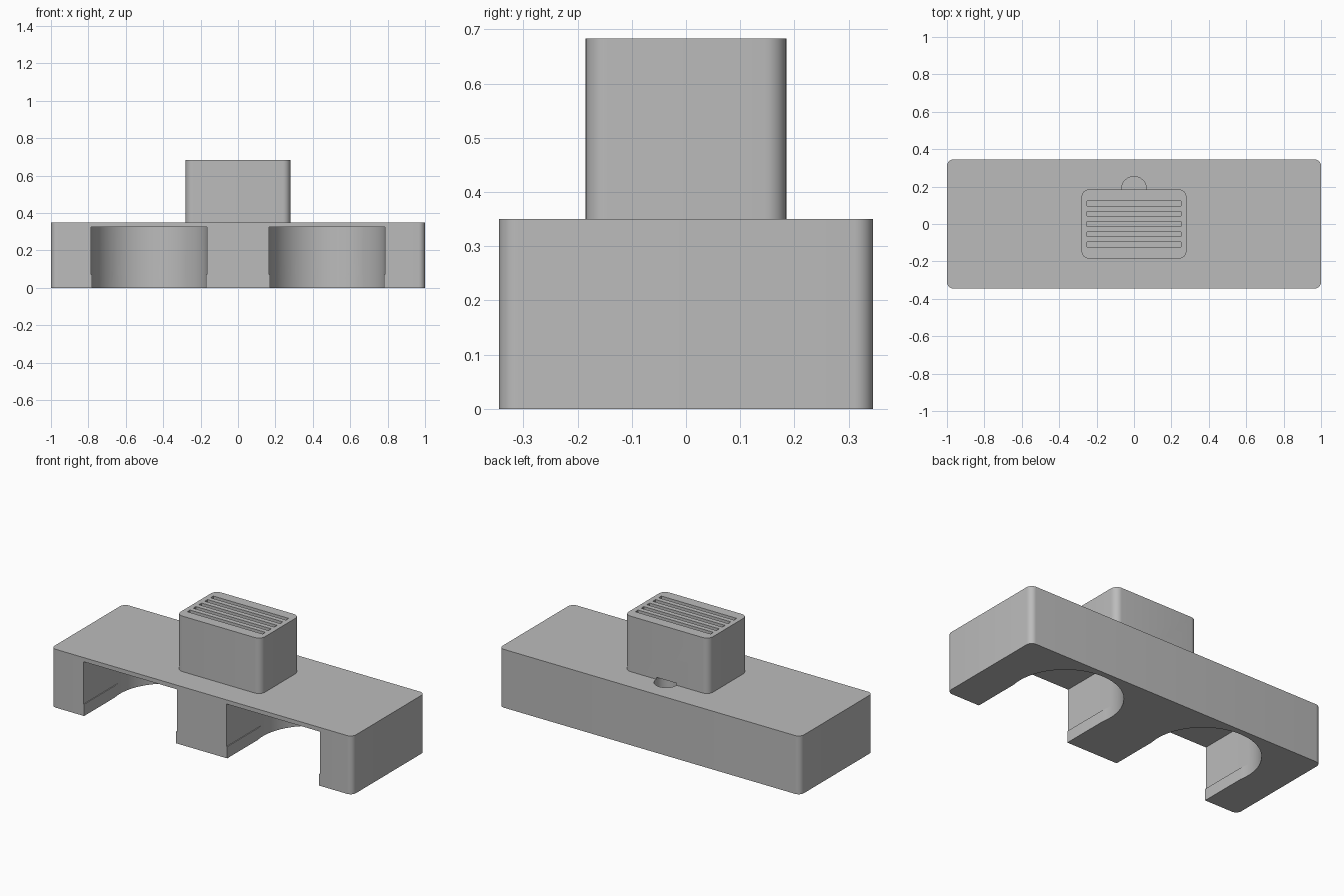
import bpy, bmesh
from math import sin, cos, pi, acos, radians

default = bpy.data.objects.get("Cube")
if default:
    bpy.data.objects.remove(default, do_unlink=True)

grey = bpy.data.materials.new("light grey plastic")
grey.use_nodes = True
colour = (0.5, 0.5, 0.5, 1)
grey.diffuse_color = colour
grey.node_tree.nodes["Principled BSDF"].inputs["Base Color"].default_value = colour


def arc(cx, cy, r, start, end, steps):
    """Points along an arc."""
    angles = [start + (end - start) * i / steps for i in range(steps + 1)]
    return [(cx + r * cos(a), cy + r * sin(a)) for a in angles]


def rounded_rect(hx, hy, r):
    """Outline of a rectangle with rounded corners."""
    points = []
    for i, (sx, sy) in enumerate([(1, 1), (-1, 1), (-1, -1), (1, -1)]):
        points += arc(sx * (hx - r), sy * (hy - r), r, i * pi / 2, (i + 1) * pi / 2, 8)
    return points


def prism(name, outline, z0, z1):
    """Extrude an outline between two heights."""
    bm = bmesh.new()
    face = bm.faces.new([bm.verts.new((x, y, z0)) for x, y in outline])
    top = bmesh.ops.extrude_face_region(bm, geom=[face])["geom"]
    verts = [v for v in top if isinstance(v, bmesh.types.BMVert)]
    bmesh.ops.translate(bm, verts=verts, vec=(0, 0, z1 - z0))
    bmesh.ops.recalc_face_normals(bm, faces=bm.faces)
    mesh = bpy.data.meshes.new(name)
    bm.to_mesh(mesh)
    bm.free()
    mesh.materials.append(grey)
    obj = bpy.data.objects.new(name, mesh)
    bpy.context.collection.objects.link(obj)
    return obj


def activate(obj):
    bpy.ops.object.select_all(action="DESELECT")
    obj.select_set(True)
    bpy.context.view_layer.objects.active = obj


def carve(obj, outline, z0, z1):
    """Cut a prism out of an object."""
    cutter = prism("cutter", outline, z0, z1)
    cutter.hide_render = True
    mod = obj.modifiers.new("carve", "BOOLEAN")
    mod.operation = "DIFFERENCE"
    mod.solver = "EXACT"
    mod.object = cutter
    activate(obj)
    bpy.ops.object.modifier_apply(modifier=mod.name)
    bpy.data.objects.remove(cutter, do_unlink=True)


def bay_outline(cx, half_width, r=0.31):
    """Round-backed bay, open at the front."""
    a = acos(half_width / r)
    points = arc(cx, 0, r, -a, pi + a, 48)
    return points + [(cx - half_width, -0.5), (cx + half_width, -0.5)]


# Base with two bays, each narrowed by a small lip at the bottom
base = prism("base_block", rounded_rect(1, 0.345, 0.035), 0, 0.35)
for cx in (-0.475, 0.475):
    carve(base, bay_outline(cx, 0.31), 0.07, 0.325)
    carve(base, bay_outline(cx, 0.305), -0.1, 0.08)

# Upper housing with a row of vent grooves
housing = prism("upper_housing", rounded_rect(0.28, 0.185, 0.04), 0.35, 0.683)
for i in range(-2, 3):
    y = i * 0.055
    groove = [(-0.25, y - 0.013), (0.25, y - 0.013), (0.25, y + 0.013), (-0.25, y + 0.013)]
    carve(housing, groove, 0.663, 0.75)

# Blind round hole where the housing meets the base
hole = arc(0, 0.187, 0.067, 0, 2 * pi, 32)[:-1]
carve(base, hole, 0.27, 0.4)
carve(housing, hole, 0.3, 0.362)

for obj in (base, housing):
    activate(obj)
    bpy.ops.object.shade_smooth_by_angle(angle=radians(30))
